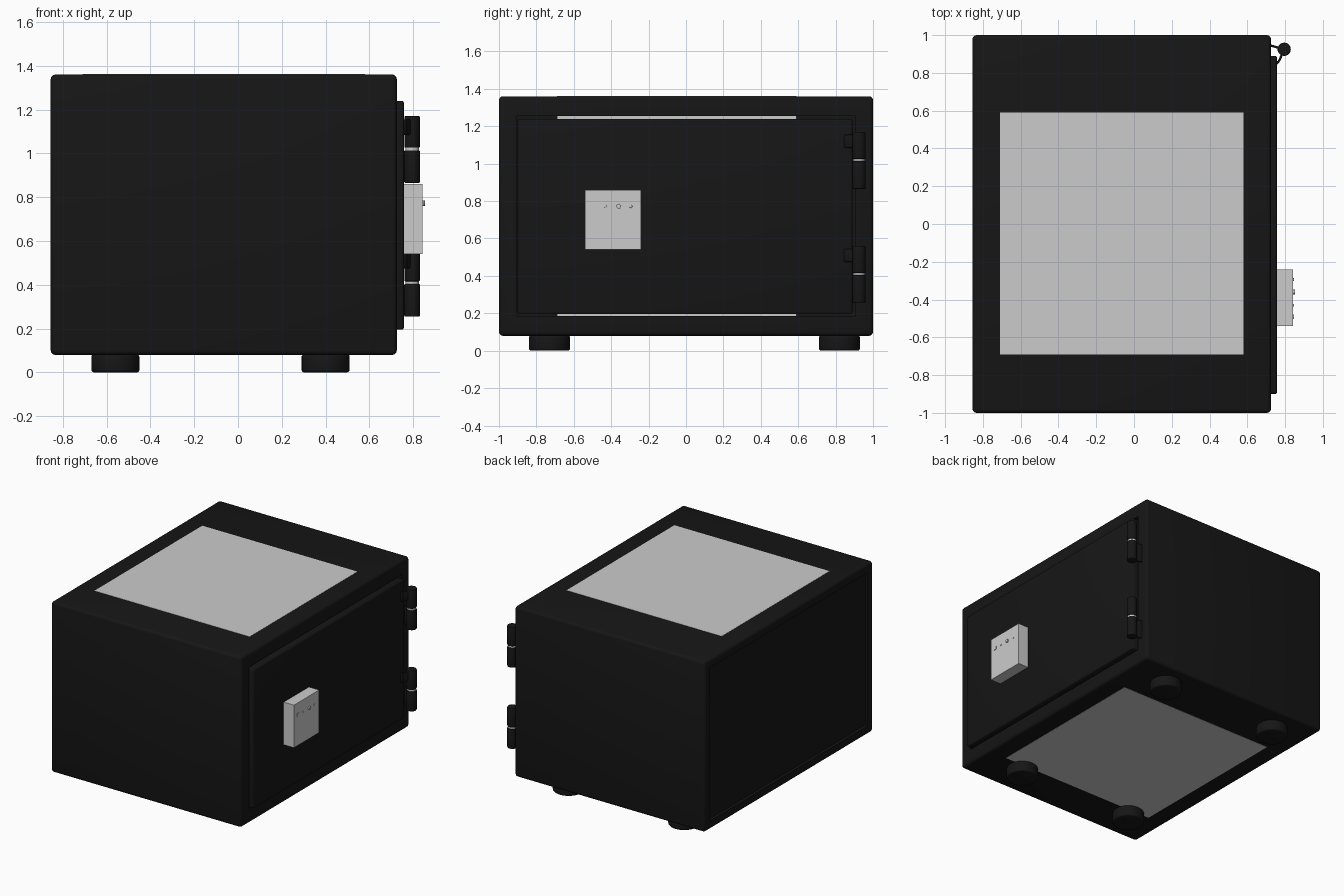
import bpy, bmesh
from mathutils import Matrix, Vector

if "Cube" in bpy.data.objects:
    bpy.data.objects.remove(bpy.data.objects["Cube"])

black = bpy.data.materials.new("black_paint")
black.diffuse_color = (0.008, 0.008, 0.008, 1)
black.use_nodes = True
black.node_tree.nodes["Principled BSDF"].inputs["Base Color"].default_value = black.diffuse_color


def finish(bm, name, mat=black, angle=0.6):
    bmesh.ops.recalc_face_normals(bm, faces=bm.faces)
    me = bpy.data.meshes.new(name)
    bm.to_mesh(me)
    bm.free()
    ob = bpy.data.objects.new(name, me)
    bpy.context.collection.objects.link(ob)
    if mat:
        me.materials.append(mat)
    bpy.ops.object.select_all(action='DESELECT')
    bpy.context.view_layer.objects.active = ob
    ob.select_set(True)
    bpy.ops.object.shade_smooth_by_angle(angle=angle)
    return ob


def box_bm(lo, hi, bevel=0.0, seg=3):
    lo, hi = Vector(lo), Vector(hi)
    bm = bmesh.new()
    m = Matrix.Translation((lo + hi) / 2) @ Matrix.Diagonal((*(hi - lo), 1))
    bmesh.ops.create_cube(bm, size=1, matrix=m)
    if bevel:
        bmesh.ops.bevel(bm, geom=bm.edges[:], offset=bevel, segments=seg,
                        profile=0.5, affect='EDGES')
    return bm


def cylinder(name, x, y, z0, z1, r, mat=black, bevel=0.0, n=32):
    bm = bmesh.new()
    bmesh.ops.create_cone(bm, cap_ends=True, segments=n, radius1=r, radius2=r, depth=z1 - z0,
                          matrix=Matrix.Translation((x, y, (z0 + z1) / 2)))
    if bevel:
        rims = [e for e in bm.edges if abs(e.verts[0].co.z - e.verts[1].co.z) < 1e-5]
        bmesh.ops.bevel(bm, geom=rims, offset=bevel, segments=3, profile=0.5, affect='EDGES')
    return finish(bm, name, mat)


def recess(bm, side, border, depth, zscale=1.0):
    # inset the end face on one x side and push it inward
    face = max((f for f in bm.faces if f.normal.x * side > 0.99), key=lambda f: f.calc_area())
    bmesh.ops.inset_region(bm, faces=[face], thickness=border, use_even_offset=True)
    for v in face.verts:
        v.co.z = 0.72 + (v.co.z - 0.72) * zscale
    new = bmesh.ops.extrude_discrete_faces(bm, faces=[face])['faces'][0]
    for v in new.verts:
        v.co.x -= side * depth


# Safe body: door opening at +x, shallow recessed back panel at -x
bm = box_bm((-0.855, -1, 0.08), (0.725, 1, 1.36), 0.02)
bm.normal_update()
recess(bm, 1, 0.075, 1.45, 0.98)
recess(bm, -1, 0.045, 0.02)
finish(bm, "safe_body")

# Door slab
finish(box_bm((0.62, -0.9, 0.195), (0.758, 0.89, 1.24), 0.012), "door")

# Grey inner block, showing as panels on the top and bottom
finish(box_bm((-0.71, -0.69, 0.0785), (0.58, 0.59, 1.3615)), "inner_block", None)

# Round feet
for x in (-0.56, 0.40):
    for y in (-0.73, 0.82):
        cylinder("foot", x, y, 0, 0.082, 0.11, bevel=0.012)

# Hinges: two knuckles on a bare pin, one arm to the door, one to the body
HX, HY = 0.795, 0.925


def leaf(name, a, b, z0, z1, t=0.012):
    a, b = Vector((*a, 0)), Vector((*b, 0))
    d = b - a
    bm = box_bm((0, -t / 2, z0), (d.length, t / 2, z1), 0.004, 2)
    bm.transform(Matrix.Translation(a) @ d.to_track_quat('X', 'Z').to_matrix().to_4x4())
    finish(bm, name)


for z in (1.02, 0.41):
    cylinder("hinge_upper_knuckle", HX, HY, z + 0.006, z + 0.15, 0.035, bevel=0.004)
    cylinder("hinge_lower_knuckle", HX, HY, z - 0.155, z - 0.006, 0.035, bevel=0.004)
    cylinder("hinge_pin", HX, HY, z - 0.1, z + 0.1, 0.031, None)
    leaf("hinge_door_arm", (HX, HY), (0.767, 0.86), z + 0.065, z + 0.135)
    leaf("hinge_door_pad", (0.767, 0.862), (0.75, 0.845), z + 0.065, z + 0.135)
    leaf("hinge_body_arm", (HX, HY), (0.715, 0.947), z - 0.15, z - 0.01)

# Keypad box with a row of small controls
finish(box_bm((0.75, -0.54, 0.54), (0.843, -0.24, 0.86)), "keypad_box", None)
finish(box_bm((0.84, -0.503, 0.76), (0.847, -0.479, 0.784)), "keypad_square", None)


def knob(name, y, r, x1):
    ob = cylinder(name, 0, 0, 0, x1 - 0.835, r, None, 0.001, 20)
    ob.data.transform(Matrix.Translation((0.835, y, 0.772)) @ Matrix.Rotation(1.5707963, 4, 'Y'))


knob("keypad_light_left", -0.43, 0.007, 0.847)
knob("keypad_button", -0.36, 0.012, 0.853)
knob("keypad_light_right", -0.295, 0.008, 0.847)
